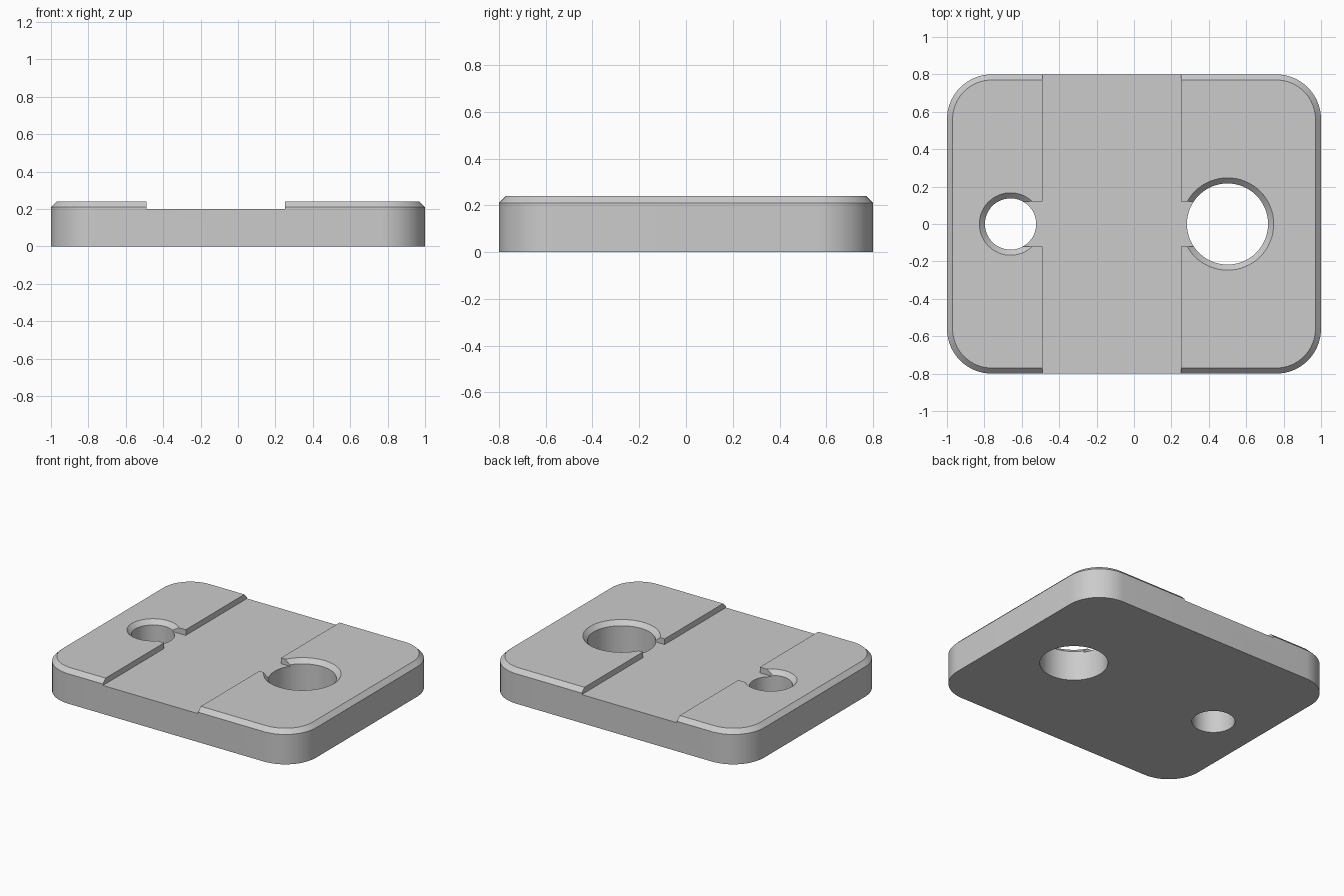
import bpy, bmesh, math

if "Cube" in bpy.data.objects:
    bpy.data.objects.remove(bpy.data.objects["Cube"])

HEIGHT, CHAMFER, FLOOR = 0.24, 0.03, 0.20

grey = bpy.data.materials.new("plain grey")
grey.use_nodes = True
colour = (0.6, 0.6, 0.6, 1)
grey.diffuse_color = colour
grey.node_tree.nodes["Principled BSDF"].inputs["Base Color"].default_value = colour


def loft(name, rings):
    """Solid through matching rings of points, capped at both ends."""
    bm = bmesh.new()
    loops = [[bm.verts.new(p) for p in ring] for ring in rings]
    n = len(loops[0])
    for low, high in zip(loops, loops[1:]):
        for i in range(n):
            j = (i + 1) % n
            bm.faces.new((low[i], low[j], high[j], high[i]))
    bm.faces.new(loops[0][::-1])
    bm.faces.new(loops[-1])
    mesh = bpy.data.meshes.new(name)
    bm.to_mesh(mesh)
    bm.free()
    mesh.materials.append(grey)
    obj = bpy.data.objects.new(name, mesh)
    bpy.context.collection.objects.link(obj)
    return obj


def rounded_ring(hx, hy, r, z, steps=16):
    points = []
    for k, (sx, sy) in enumerate(((1, 1), (-1, 1), (-1, -1), (1, -1))):
        for i in range(steps + 1):
            a = math.pi / 2 * (k + i / steps)
            points.append((sx * (hx - r) + r * math.cos(a),
                           sy * (hy - r) + r * math.sin(a), z))
    return points


def circle_ring(x, r, z, sides=64):
    return [(x + r * math.cos(math.tau * i / sides),
             r * math.sin(math.tau * i / sides), z) for i in range(sides)]


def box(name, x0, x1, hy, z0, z1):
    return loft(name, [[(x0, -hy, z), (x1, -hy, z), (x1, hy, z), (x0, hy, z)]
                       for z in (z0, z1)])


def countersunk(name, x, r):
    return loft(name, [circle_ring(x, r, -0.1),
                       circle_ring(x, r, HEIGHT - CHAMFER),
                       circle_ring(x, r + 2 * CHAMFER, HEIGHT + CHAMFER)])


# Rounded plate with a chamfered top rim
plate = loft("plate", [rounded_ring(1, 0.8, 0.24, 0),
                       rounded_ring(1, 0.8, 0.24, HEIGHT - CHAMFER),
                       rounded_ring(1 - CHAMFER, 0.8 - CHAMFER, 0.24 - CHAMFER, HEIGHT)])

# Wide channel, narrow slot linking the holes, and the two holes
cutters = [box("channel_cutter", -0.49, 0.25, 1, FLOOR, 0.4),
           box("slot_cutter", -0.66, 0.5, 0.12, FLOOR, 0.35),
           countersunk("small_hole_cutter", -0.66, 0.137),
           countersunk("large_hole_cutter", 0.5, 0.217)]

bpy.context.view_layer.objects.active = plate
plate.select_set(True)
for cutter in cutters:
    cutter.hide_render = True
    mod = plate.modifiers.new(cutter.name, "BOOLEAN")
    mod.operation, mod.solver, mod.object = "DIFFERENCE", "EXACT", cutter
    bpy.ops.object.modifier_apply(modifier=mod.name)
for cutter in cutters:
    bpy.data.objects.remove(cutter)

bpy.ops.object.shade_smooth_by_angle(angle=math.radians(30))
